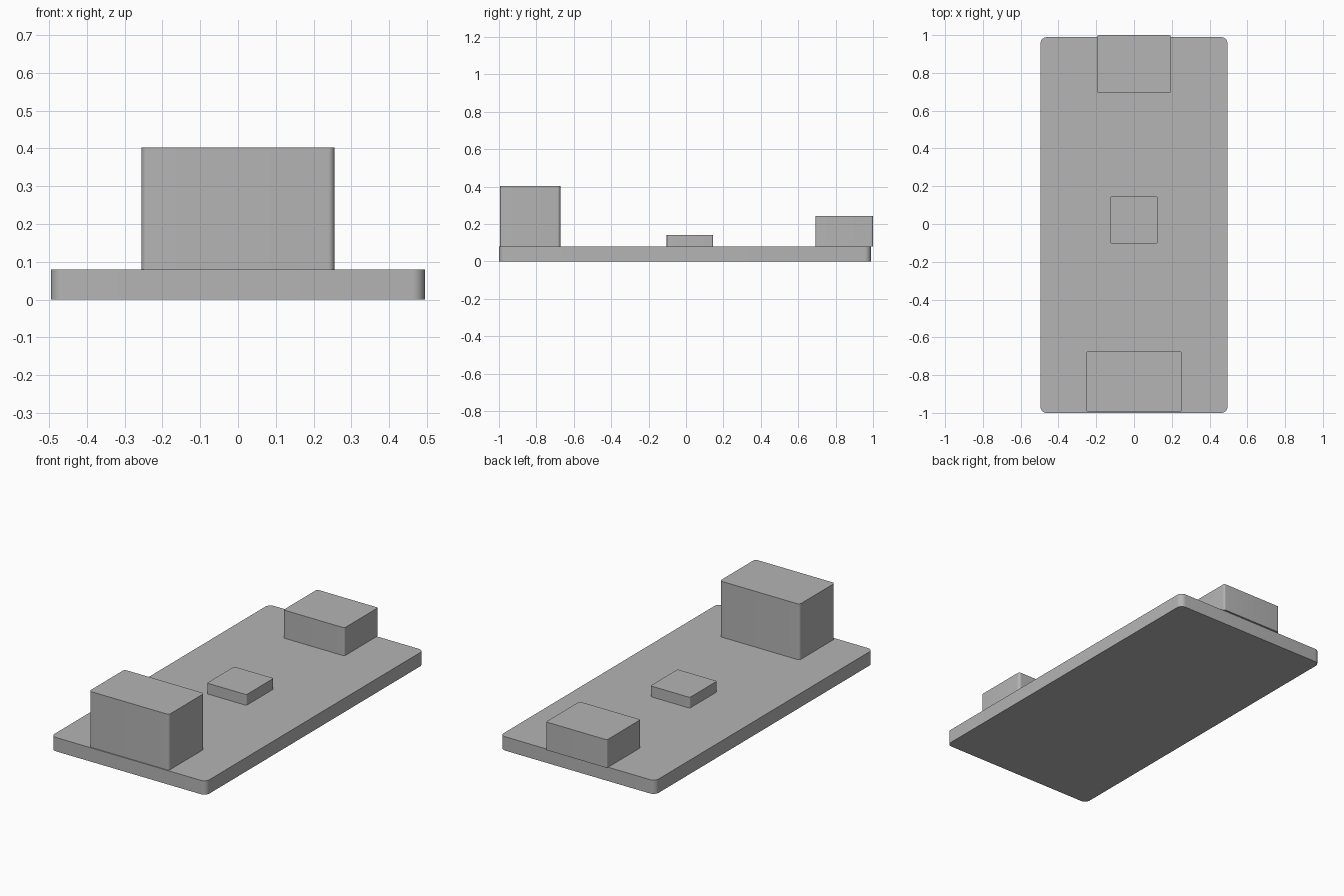
import bpy
import bmesh
from math import radians

if "Cube" in bpy.data.objects:
    bpy.data.objects.remove(bpy.data.objects["Cube"], do_unlink=True)

# Plain grey used on every part
grey = bpy.data.materials.new("plain grey")
grey.use_nodes = True
COLOUR = (0.46, 0.46, 0.46, 1.0)
grey.diffuse_color = COLOUR
grey.node_tree.nodes["Principled BSDF"].inputs["Base Color"].default_value = COLOUR


def rounded_block(name, half_width, y_range, z_range, radius):
    """Box centred on x = 0 with its upright corners rounded."""
    low, high = (-half_width, y_range[0], z_range[0]), (half_width, y_range[1], z_range[1])
    bm = bmesh.new()
    bmesh.ops.create_cube(bm, size=1)
    for v in bm.verts:
        v.co = [a + (b - a) * (c + 0.5) for a, b, c in zip(low, high, v.co)]
    uprights = [e for e in bm.edges
                if abs(e.verts[0].co.z - e.verts[1].co.z) > (high[2] - low[2]) / 2]
    bmesh.ops.bevel(bm, geom=uprights, offset=radius, segments=8,
                    profile=0.5, affect='EDGES')
    bmesh.ops.recalc_face_normals(bm, faces=bm.faces)
    mesh = bpy.data.meshes.new(name)
    bm.to_mesh(mesh)
    bm.free()
    mesh.materials.append(grey)
    obj = bpy.data.objects.new(name, mesh)
    bpy.context.collection.objects.link(obj)
    bpy.ops.object.select_all(action='DESELECT')
    obj.select_set(True)
    bpy.context.view_layer.objects.active = obj
    bpy.ops.object.shade_smooth_by_angle(angle=radians(30))
    return obj


TOP = 0.08  # upper surface of the board

rounded_block("board", 0.495, (-1.0, 0.989), (0, TOP), 0.033)
rounded_block("front_connector", 0.255, (-0.995, -0.672), (TOP, 0.402), 0.016)
# The rear connector overhangs the board edge slightly
rounded_block("rear_connector", 0.195, (0.693, 1.0), (TOP, 0.242), 0.01)
rounded_block("centre_chip", 0.126, (-0.103, 0.145), (TOP, 0.142), 0.008)
